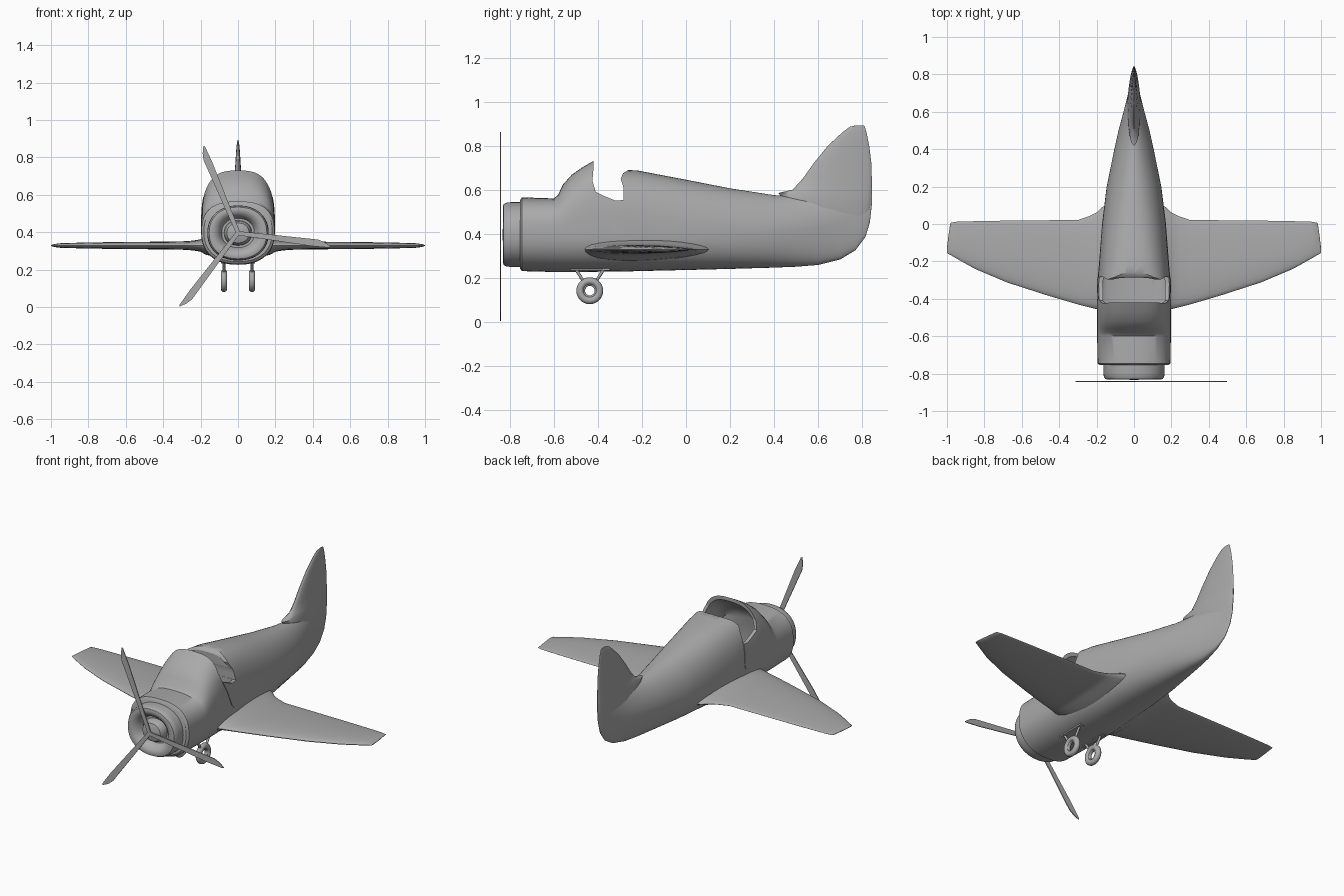
import bpy, bmesh
from math import sin, cos, pi, radians
from mathutils import Vector, Matrix

cube = bpy.data.objects.get("Cube")
if cube:
    bpy.data.objects.remove(cube)

grey = bpy.data.materials.new("plain_grey")
grey.use_nodes = True
colour = (0.4, 0.4, 0.4, 1)
grey.diffuse_color = colour
grey.node_tree.nodes["Principled BSDF"].inputs["Base Color"].default_value = colour


def finish(name, bm):
    """Turn a bmesh into a named grey object."""
    bmesh.ops.recalc_face_normals(bm, faces=bm.faces[:])
    mesh = bpy.data.meshes.new(name)
    bm.to_mesh(mesh)
    bm.free()
    obj = bpy.data.objects.new(name, mesh)
    bpy.context.collection.objects.link(obj)
    mesh.materials.append(grey)
    return obj


def smooth(obj, angle=35):
    bpy.ops.object.select_all(action='DESELECT')
    obj.select_set(True)
    bpy.context.view_layer.objects.active = obj
    bpy.ops.object.shade_smooth_by_angle(angle=radians(angle))


def loft(name, rings):
    """Skin a row of closed rings and cap both ends."""
    bm = bmesh.new()
    rows = [[bm.verts.new(p) for p in ring] for ring in rings]
    n = len(rows[0])
    for a, b in zip(rows, rows[1:]):
        for i in range(n):
            j = (i + 1) % n
            bm.faces.new((a[i], a[j], b[j], b[i]))
    bm.faces.new(rows[0])
    bm.faces.new(rows[-1])
    return finish(name, bm)


def prism(name, outline, half):
    """Extrude a (y, z) outline across x."""
    return loft(name, [[(x, y, z) for y, z in outline] for x in (-half, half)])


def boolean(obj, cutter, operation):
    mod = obj.modifiers.new("cut", 'BOOLEAN')
    mod.object, mod.operation, mod.solver = cutter, operation, 'EXACT'
    bpy.context.view_layer.objects.active = obj
    bpy.ops.object.modifier_apply(modifier=mod.name)


def power(v, e):
    return (1 if v >= 0 else -1) * abs(v) ** (2 / e)


def hull_ring(y, hw, zb, zt, zc, e, n=56):
    """Rounded hull section: soft belly below zc, shaped crown above it."""
    ring = []
    for i in range(n):
        c, s = cos(2 * pi * i / n), sin(2 * pi * i / n)
        k = e if s >= 0 else 2.3
        h = zt - zc if s >= 0 else zc - zb
        ring.append((hw * power(c, k), y, zc + h * power(s, k)))
    return ring


def foil_ring(lead, trail, thick, n=28):
    """Lens section as (chord position, offset) pairs."""
    ring = []
    for i in range(n):
        a = 2 * pi * i / n
        t = (1 - cos(a)) / 2
        ring.append((lead + (trail - lead) * t, thick * sin(a) * (1.25 - 0.55 * t)))
    return ring


# Fuselage sections: y, half width, bottom, top, widest height, crown power
hull = [
    (-.755, .182, .243, .55, .4, 2.6), (-.745, .195, .23, .565, .4, 2.6),
    (-.6, .197, .226, .56, .4, 2.8), (-.58, .197, .226, .578, .4, 2.8),
    (-.56, .197, .226, .622, .4, 2.7), (-.52, .197, .226, .667, .4, 2.8),
    (-.47, .197, .226, .702, .4, 3), (-.42, .197, .227, .73, .4, 3),
    (-.28, .193, .228, .69, .4, 3), (-.22, .188, .23, .687, .4, 2.8),
    (0, .171, .235, .645, .4, 2.3), (.2, .146, .24, .606, .4, 2),
    (.4, .105, .246, .575, .41, 1.8), (.5, .083, .25, .57, .42, 1.7),
    (.6, .056, .258, .57, .43, 1.7), (.7, .031, .283, .58, .45, 1.7),
    (.77, .017, .325, .59, .47, 1.8), (.815, .009, .385, .6, .5, 1.8),
    (.835, .005, .45, .61, .53, 1.8), (.845, .002, .54, .62, .58, 2)]
fuselage = loft("fuselage", [hull_ring(*s) for s in hull])
doors = loft("cockpit_doors", [hull_ring(y, w + .003, zb, zt + .003, zc, e)
                               for y, w, zb, zt, zc, e in hull[5:11]])

# Cockpit: hollow interior, side-to-side opening and door panels
inside = [(y + .008, w - .018, .38, zt - .018, .42, e) for y, w, zb, zt, zc, e in hull[3:8]]
inside.append((-.285, .172, .38, .672, .42, 3))
hollow = loft("cockpit_hollow", [hull_ring(*s) for s in inside])
opening = prism("cockpit_opening", [
    (-.42, .9), (-.42, .7), (-.425, .64), (-.41, .59), (-.37, .57), (-.32, .55), (-.284, .553),
    (-.284, .61), (-.297, .65), (-.285, .675), (-.262, .689), (-.255, .9)], .4)
door_shape = prism("door_shape", [
    (-.41, .589), (-.335, .42), (-.315, .402), (-.29, .402), (-.284, .43), (-.284, .553),
    (-.32, .55), (-.37, .57)], .4)
boolean(doors, door_shape, 'INTERSECT')
for part in (fuselage, doors):
    boolean(part, hollow, 'DIFFERENCE')
    boolean(part, opening, 'DIFFERENCE')
    smooth(part)
for cutter in (hollow, opening, door_shape):
    bpy.data.objects.remove(cutter)

# Tail fin: height, leading edge, trailing edge, half thickness
fin = [(.42, .6, .8, .015), (.52, .46, .84, .036), (.585, .42, .845, .03), (.6, .485, .845, .027),
       (.65, .53, .844, .021), (.72, .58, .842, .017), (.8, .645, .832, .012),
       (.86, .71, .82, .008), (.886, .745, .812, .004), (.892, .77, .806, .002)]
smooth(loft("tail_fin", [[(o, y, z) for y, o in foil_ring(a, b, t)] for z, a, b, t in fin]), 50)

# Wings: x, leading edge, trailing edge, half thickness
wing = [(.1, -.47, .13, .06), (.17, -.465, .09, .05), (.2, -.455, .062, .033),
        (.24, -.445, .042, .026), (.3, -.43, .021, .022), (.46, -.383, .02, .02),
        (.68, -.312, .018, .018), (.85, -.24, .015, .015), (.95, -.184, .012, .012),
        (.982, -.165, .006, .008), (.992, -.16, -.06, .005), (.999, -.155, -.12, .002)]
for side, sign in (("left", 1), ("right", -1)):
    rings = [[(sign * x, y, .329 + o) for y, o in foil_ring(a, b, t)] for x, a, b, t in wing]
    smooth(loft(side + "_wing", rings), 50)

# Engine cowl with a recessed intake and a round hub
cowl = [(1, -.73), (1, -.795), (.985, -.815), (.94, -.828), (.85, -.832), (.72, -.826),
        (.6, -.808), (.53, -.78), (.45, -.78), (.43, -.805), (.36, -.824), (.2, -.832), (.04, -.834)]
smooth(loft("engine_cowl", [
    [(.164 * r * power(cos(a), 2.2), y, .396 + .147 * r * power(sin(a), 2.2))
     for a in (2 * pi * i / 48 for i in range(48))] for r, y in cowl]))

# Propeller blades around the hub
blade = [(0, -.012), (0, .01), (.43, .021), (.465, .012), (.502, -.008), (.495, -.014), (.4, -.018)]
for k in range(3):
    turn = Matrix.Rotation(radians(-7.5 + 120 * k), 2)
    points = [turn @ Vector(p) for p in blade]
    loft("propeller_blade", [[(p.x, y, .396 + p.y) for p in points] for y in (-.845, -.84)])


def ring_part(name, x, y, z, major, minor, squash):
    """Wheel ring with its axle along x."""
    bpy.ops.mesh.primitive_torus_add(location=(x, y, z), rotation=(0, pi / 2, 0),
                                     major_radius=major, minor_radius=minor,
                                     major_segments=36, minor_segments=12)
    obj = bpy.context.object
    obj.name = name
    obj.scale.z = squash
    obj.data.materials.append(grey)
    smooth(obj, 60)


def rod(name, a, b, radius):
    a, b = Vector(a), Vector(b)
    bm = bmesh.new()
    spin = (b - a).to_track_quat('Z', 'Y').to_matrix().to_4x4()
    bmesh.ops.create_cone(bm, cap_ends=True, segments=12, radius1=radius, radius2=radius,
                          depth=(b - a).length,
                          matrix=Matrix.Translation((a + b) / 2) @ spin)
    smooth(finish(name, bm))


# Landing gear: mounting plate, splayed struts, tyre and hub ring
for side, sign in (("left", 1), ("right", -1)):
    x, y, z = sign * .075, -.437, .141
    ring_part(side + "_tyre", x, y, z, .044, .017, 1)
    ring_part(side + "_wheel_hub", x, y, z, .0275, .006, 1.6)
    for end, way in (("front", -1), ("rear", 1)):
        rod(side + "_strut_" + end, (x, y + way * .068, .245), (x, y + way * .026, .18), .007)
    bm = bmesh.new()
    bmesh.ops.create_cube(bm, size=1, matrix=Matrix.Translation((x, y + .002, .239))
                          @ Matrix.Diagonal((.03, .18, .014, 1)))
    finish(side + "_gear_plate", bm)
